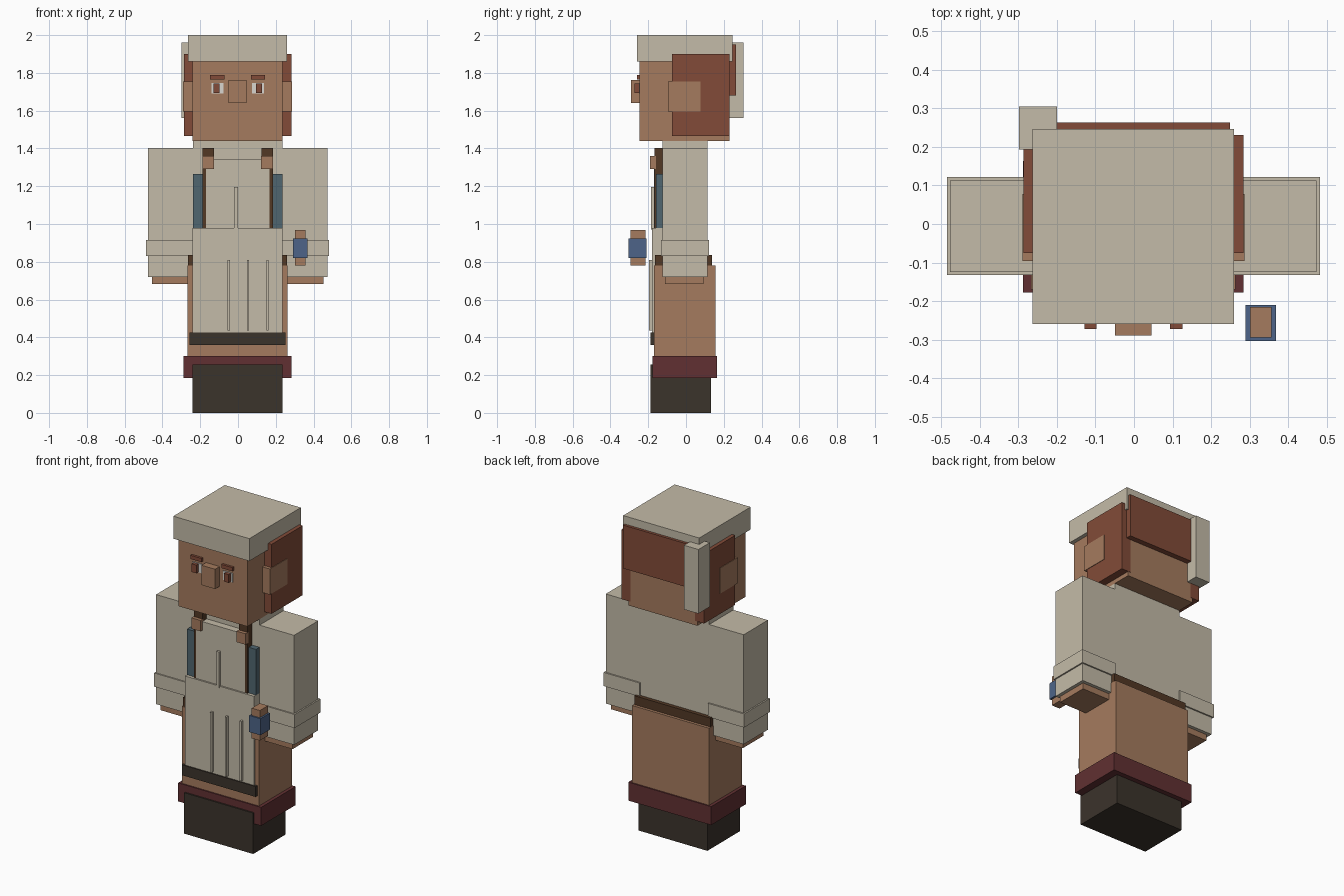
import bpy
import bmesh

old = bpy.data.objects.get("Cube")
if old:
    bpy.data.objects.remove(old, do_unlink=True)


def linear(c):
    c /= 255
    return c / 12.92 if c <= 0.04045 else ((c + 0.055) / 1.055) ** 2.4


def material(name, r, g, b):
    m = bpy.data.materials.new(name)
    m.use_nodes = True
    col = (linear(r), linear(g), linear(b), 1)
    m.diffuse_color = col
    bsdf = m.node_tree.nodes["Principled BSDF"]
    bsdf.inputs["Base Color"].default_value = col
    bsdf.inputs["Roughness"].default_value = 0.9
    return m


CREAM = material("cream cloth", 196, 187, 168)
SKIN = material("tan", 165, 123, 94)
HAIR = material("red brown hair", 130, 75, 56)
BROWN = material("brown leather", 82, 56, 37)
DARK = material("dark charcoal", 59, 51, 43)
MAROON = material("maroon", 97, 48, 50)
TEAL = material("slate teal", 80, 102, 112)
BLUE = material("blue", 77, 100, 136)
WHITE = material("eye white", 216, 214, 208)


def box(name, x, y, z, mat):
    """Flat-shaded box from its (min, max) extent on each axis."""
    bm = bmesh.new()
    bmesh.ops.create_cube(bm, size=1)
    lo, hi = zip(x, y, z)
    for v in bm.verts:
        v.co = [(a + b) / 2 + c * (b - a) for a, b, c in zip(lo, hi, v.co)]
    me = bpy.data.meshes.new(name)
    bm.to_mesh(me)
    bm.free()
    me.materials.append(mat)
    ob = bpy.data.objects.new(name, me)
    bpy.context.collection.objects.link(ob)
    return ob


def pair(name, x, y, z, mat):
    """Mirrored boxes; x is given for the left (+x) side."""
    box("left_" + name, x, y, z, mat)
    box("right_" + name, (-x[1] - 0.003, -x[0] - 0.003), y, z, mat)


# Feet and robe
box("feet", (-0.24, 0.236), (-0.187, 0.132), (0, 0.255), DARK)
box("robe_hem", (-0.288, 0.284), (-0.178, 0.163), (0.185, 0.30), MAROON)
box("robe_skirt", (-0.268, 0.263), (-0.17, 0.155), (0.29, 0.78), SKIN)
box("belt", (-0.264, 0.26), (-0.165, 0.137), (0.78, 0.835), BROWN)

# Torso, sleeves and hands
box("torso", (-0.239, 0.236), (-0.125, 0.113), (0.80, 1.44), CREAM)
pair("sleeve", (0.23, 0.474), (-0.125, 0.113), (0.72, 1.403), CREAM)
pair("cuff", (0.234, 0.483), (-0.133, 0.122), (0.83, 0.915), CREAM)
pair("hand", (0.255, 0.453), (-0.11, 0.092), (0.682, 0.73), SKIN)

# Apron with folds
box("apron_skirt", (-0.24, 0.236), (-0.18, -0.12), (0.425, 0.98), CREAM)
box("apron_hem", (-0.256, 0.252), (-0.187, -0.15), (0.36, 0.425), DARK)
box("apron_bib", (-0.17, 0.167), (-0.17, -0.12), (0.97, 1.345), CREAM)
for i, x in enumerate((-0.049, 0.053, 0.156)):
    box(f"apron_fold_{i + 1}", (x - 0.006, x + 0.006), (-0.197, -0.175),
        (0.437, 0.81), CREAM)
box("bib_fold", (-0.02, 0.0), (-0.185, -0.165), (0.97, 1.195), CREAM)

# Straps, buckles and vest panels
pair("strap", (0.125, 0.184), (-0.168, -0.12), (0.97, 1.403), BROWN)
pair("buckle", (0.123, 0.185), (-0.19, -0.16), (1.292, 1.36), SKIN)
pair("vest_panel", (0.186, 0.236), (-0.16, -0.12), (0.91, 1.265), TEAL)

# Head, nose and ears
box("head", (-0.24, 0.236), (-0.245, 0.23), (1.44, 1.88), SKIN)
box("nose", (-0.049, 0.045), (-0.29, -0.24), (1.64, 1.763), SKIN)
pair("ear", (0.22, 0.287), (-0.096, 0.078), (1.595, 1.755), SKIN)

# Eyes and brows
pair("eye_white", (0.073, 0.137), (-0.25, -0.24), (1.69, 1.746), WHITE)
pair("pupil", (0.094, 0.126), (-0.272, -0.24), (1.693, 1.744), HAIR)
pair("eyebrow", (0.068, 0.144), (-0.26, -0.24), (1.765, 1.788), HAIR)

# Hair, cap and hanging tail of the cap
pair("side_hair", (0.22, 0.284), (-0.075, 0.231), (1.467, 1.90), HAIR)
box("back_hair", (-0.25, 0.249), (0.20, 0.264), (1.68, 1.95), HAIR)
box("cap", (-0.264, 0.26), (-0.26, 0.247), (1.86, 2.0), CREAM)
box("cap_tail", (-0.299, -0.20), (0.193, 0.305), (1.56, 1.96), CREAM)

# Held tool with a blue grip
box("tool_bar", (0.301, 0.357), (-0.295, -0.215), (0.78, 0.968), SKIN)
box("tool_grip", (0.29, 0.368), (-0.304, -0.21), (0.82, 0.923), BLUE)
